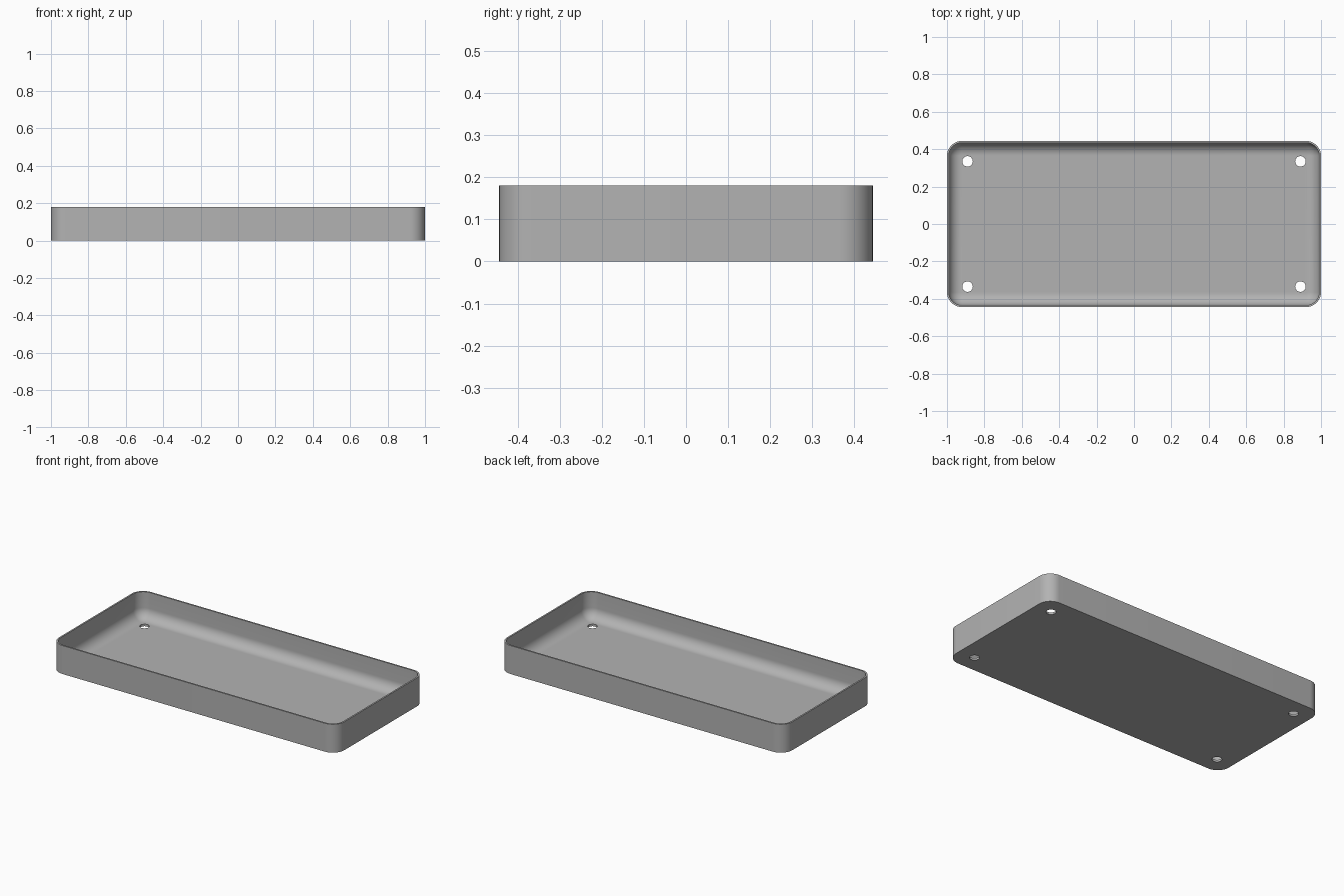
import bpy, bmesh, math

cube = bpy.data.objects.get("Cube")
if cube:
    bpy.data.objects.remove(cube, do_unlink=True)

HALF_X, HALF_Y, HEIGHT = 1.0, 0.444, 0.18
CORNER, WALL, FLOOR, FILLET = 0.08, 0.01, 0.013, 0.066
HOLE_X, HOLE_Y, HOLE_R = 0.89, 0.335, 0.028
ARC = 12

grey = bpy.data.materials.new("plain grey")
grey.use_nodes = True
colour = (0.45, 0.45, 0.45, 1)
grey.diffuse_color = colour
grey.node_tree.nodes["Principled BSDF"].inputs["Base Color"].default_value = colour


def rounded_loop(bm, inset, z):
    """Ring of vertices round a rounded rectangle, moved inwards by inset."""
    r = CORNER - inset
    ring = []
    for q, (sx, sy) in enumerate(((1, 1), (-1, 1), (-1, -1), (1, -1))):
        for i in range(ARC + 1):
            a = math.pi / 2 * (q + i / ARC)
            ring.append(bm.verts.new((sx * (HALF_X - CORNER) + r * math.cos(a),
                                      sy * (HALF_Y - CORNER) + r * math.sin(a), z)))
    return ring


# Tray shell: outer wall, rim, inner wall and rounded fillet down to the floor
steps = [(0, 0), (0, HEIGHT), (WALL, HEIGHT)]
for i in range(ARC + 1):
    a = math.pi / 2 * i / ARC
    steps.append((WALL + FILLET * (1 - math.cos(a)),
                  FLOOR + FILLET * (1 - math.sin(a))))
bm = bmesh.new()
rings = [rounded_loop(bm, inset, z) for inset, z in steps]
for low, high in zip(rings, rings[1:]):
    for i in range(len(low)):
        j = (i + 1) % len(low)
        bm.faces.new((low[i], low[j], high[j], high[i]))
bm.faces.new(rings[0][::-1])
bm.faces.new(rings[-1])
bmesh.ops.recalc_face_normals(bm, faces=bm.faces)
mesh = bpy.data.meshes.new("tray")
bm.to_mesh(mesh)
bm.free()
mesh.materials.append(grey)
tray = bpy.data.objects.new("tray", mesh)
bpy.context.collection.objects.link(tray)

# Four screw holes through the floor
bm = bmesh.new()
for sx in (-1, 1):
    for sy in (-1, 1):
        made = bmesh.ops.create_cone(bm, cap_ends=True, segments=32, radius1=HOLE_R,
                                     radius2=HOLE_R, depth=0.1)
        bmesh.ops.translate(bm, verts=made["verts"], vec=(sx * HOLE_X, sy * HOLE_Y, 0))
cut_mesh = bpy.data.meshes.new("hole_cutter")
bm.to_mesh(cut_mesh)
bm.free()
cut_mesh.materials.append(grey)
cutter = bpy.data.objects.new("hole_cutter", cut_mesh)
cutter.hide_render = True
bpy.context.collection.objects.link(cutter)

bpy.context.view_layer.objects.active = tray
tray.select_set(True)
cut = tray.modifiers.new("screw_holes", "BOOLEAN")
cut.operation, cut.solver, cut.object = "DIFFERENCE", "EXACT", cutter
bpy.ops.object.modifier_apply(modifier=cut.name)
bpy.data.objects.remove(cutter, do_unlink=True)

# Smooth curves, crisp rim and base edges
bpy.ops.object.shade_smooth_by_angle(angle=math.radians(30))
